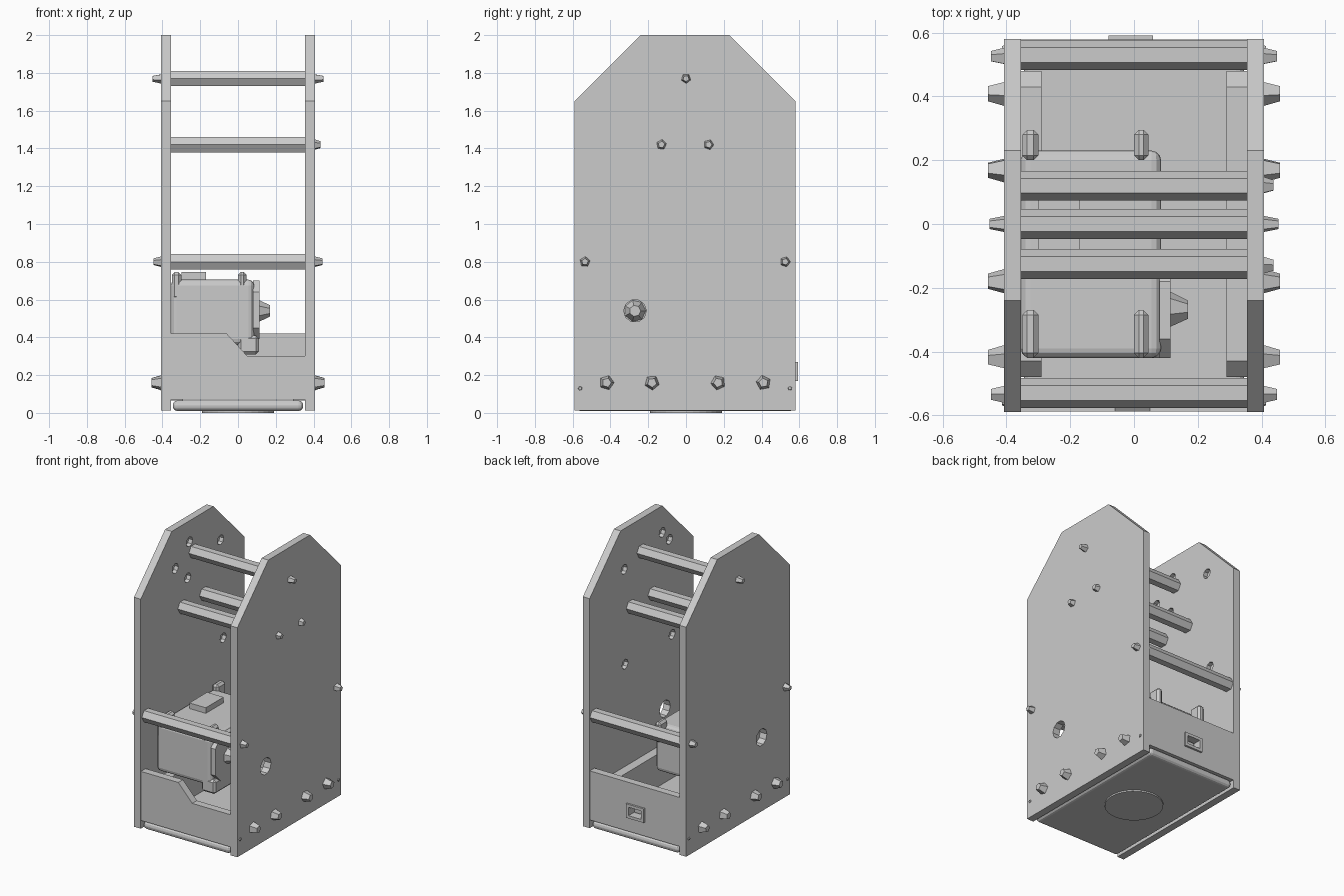
import bpy, bmesh, math
from mathutils import Matrix, Vector

cube = bpy.data.objects.get("Cube")
if cube:
    bpy.data.objects.remove(cube, do_unlink=True)

grey = bpy.data.materials.new("plain grey")
grey.use_nodes = True
COLOUR = (0.6, 0.6, 0.6, 1)
grey.diffuse_color = COLOUR
grey.node_tree.nodes["Principled BSDF"].inputs["Base Color"].default_value = COLOUR


def finish(name, bm):
    bmesh.ops.recalc_face_normals(bm, faces=bm.faces)
    me = bpy.data.meshes.new(name)
    bm.to_mesh(me)
    bm.free()
    me.materials.append(grey)
    ob = bpy.data.objects.new(name, me)
    bpy.context.collection.objects.link(ob)
    return ob


def extrude(name, points, axis, a, b):
    """Prism from a 2D outline, (y, z) along x or (x, z) along y."""
    bm = bmesh.new()
    put = (lambda p: (a, p[0], p[1])) if axis == "x" else (lambda p: (p[0], a, p[1]))
    face = bm.faces.new([bm.verts.new(put(p)) for p in points])
    new = bmesh.ops.extrude_face_region(bm, geom=[face])["geom"]
    shift = Vector((b - a, 0, 0) if axis == "x" else (0, b - a, 0))
    bmesh.ops.translate(bm, vec=shift, verts=[v for v in new if isinstance(v, bmesh.types.BMVert)])
    return finish(name, bm)


def box(name, x0, x1, y0, y1, z0, z1, bevel=0, segments=1):
    ob = extrude(name, [(y0, z0), (y1, z0), (y1, z1), (y0, z1)], "x", x0, x1)
    if bevel:
        mod = ob.modifiers.new("bevel", "BEVEL")
        mod.width, mod.segments = bevel, segments
    return ob


def peg(name, x0, x1, y, z, r0, r1=None, sides=6, spin=0):
    """Cylinder or cone along x."""
    bm = bmesh.new()
    turn = Matrix.Rotation(math.pi / 2, 4, "Y") @ Matrix.Rotation(spin, 4, "Z")
    bmesh.ops.create_cone(bm, cap_ends=True, segments=sides, radius1=r0,
                          radius2=r0 if r1 is None else r1, depth=x1 - x0,
                          matrix=Matrix.Translation(((x0 + x1) / 2, y, z)) @ turn)
    return finish(name, bm)


def cut(target, cutter):
    cutter.hide_render = True
    cutter.hide_viewport = True
    cutter.display_type = "WIRE"
    mod = target.modifiers.new("cut", "BOOLEAN")
    mod.operation, mod.solver, mod.object = "DIFFERENCE", "EXACT", cutter


# Side plates with clipped top corners, shaft hole and blind sockets inside
IN, OUT = 0.355, 0.408
outline = [(-0.59, 0.012), (0.58, 0.012), (0.58, 1.65), (0.23, 2), (-0.24, 2), (-0.59, 1.65)]
sockets = {
    1: [(-0.24, 1.81), (-0.32, 1.73), (0.19, 1.71), (-0.35, 1.04), (0.18, 1.03)],
    -1: [(-0.04, 1.85), (0.31, 1.73), (-0.2, 1.72), (-0.06, 1.6), (0.34, 1.02)],
}
for s, side in ((1, "left"), (-1, "right")):
    plate = extrude(side + "_side_plate", outline, "x", s * IN, s * OUT)
    mid = s * 0.4
    cut(plate, peg(side + "_shaft_cutter", mid - 0.1, mid + 0.1, -0.27, 0.54, 0.06, sides=10))
    for y, z in sockets[s]:
        cut(plate, peg(side + "_socket_cutter", s * 0.34 - 0.045, s * 0.34 + 0.045, y, z, 0.035, sides=8))

    # Fixing nuts on the outer faces
    nuts = [(y, 0.16, 0.042, 0.05) for y in (-0.42, -0.18, 0.17, 0.41)]
    nuts += [(y, 0.8, 0.03, 0.04) for y in (-0.535, 0.525)] + [(0, 1.77, 0.028, 0.045)]
    nuts += [(y, 0.13, 0.015, 0.006) for y in (-0.56, 0.55)]
    if s > 0:
        nuts += [(y, 1.42, 0.03, 0.03) for y in (-0.13, 0.12)]
    for i, (y, z, r, d) in enumerate(nuts):
        ends = sorted((s * 0.4, s * (OUT + d)))
        radii = (r, r * 0.6) if s > 0 else (r * 0.6, r)
        peg(side + "_nut", *ends, y, z, *radii, sides=5, spin=i)

    # Inner ledge along the plate
    extrude(side + "_ledge", [(-0.48, 0.065), (0.48, 0.065), (0.48, 0.25),
                              (0.43, 0.3), (-0.43, 0.3), (-0.48, 0.25)], "x", s * 0.29, s * IN)

# Hexagonal tie rods
for y, z in ((-0.53, 0.8), (0.53, 0.8), (-0.125, 1.42), (0.12, 1.42), (0, 1.77)):
    peg("tie_rod", -IN, IN, y, z, 0.047)

# Front panel with stepped notch, back panel with inlet socket
extrude("front_panel", [(-IN, 0.07), (IN, 0.07), (IN, 0.3), (0.05, 0.3), (-0.06, 0.42), (-IN, 0.42)],
        "y", -0.588, -0.535)
back = box("back_panel", -IN, IN, 0.525, 0.578, 0.07, 0.42)
frame = box("inlet_frame", -0.08, 0.06, 0.5, 0.592, 0.17, 0.27)
hole = box("inlet_cutter", -0.06, 0.04, 0.515, 0.7, 0.19, 0.25)
cut(back, hole)
cut(frame, hole)
box("inlet_core", -0.04, 0.02, 0.51, 0.555, 0.205, 0.235)

# Base tray with a round foot plate below
box("base_tray", -0.345, 0.345, -0.585, 0.575, 0.01, 0.066, 0.025, 3)
bm = bmesh.new()
bmesh.ops.create_cone(bm, cap_ends=True, segments=32, radius1=0.19, radius2=0.19, depth=0.012,
                      matrix=Matrix.Translation((0, 0, 0.006)))
finish("round_foot", bm)

# Motor housing with end cap, flanges, shaft boss and top block
box("motor_housing", -IN, 0.085, -0.42, 0.23, 0.36, 0.705, 0.03, 3)
extrude("motor_end_cap", [(-0.42, 0.45), (-0.36, 0.39), (-0.18, 0.39), (-0.12, 0.45),
                          (-0.12, 0.64), (-0.18, 0.7), (-0.36, 0.7), (-0.42, 0.64)], "x", 0.08, 0.115)
peg("shaft_boss", 0.11, 0.17, -0.27, 0.54, 0.06, 0.03, sides=7)
for x0, x1 in ((-0.35, -0.3), (0, 0.045)):
    for y0, y1 in ((0.2, 0.295), (-0.42, -0.27)):
        box("motor_lug", x0, x1, y0, y1, 0.6, 0.745, 0.015)
box("motor_foot", 0, 0.11, -0.42, -0.2, 0.31, 0.41, 0.015)
box("motor_top_block", -0.3, -0.17, -0.12, 0.08, 0.7, 0.745)
